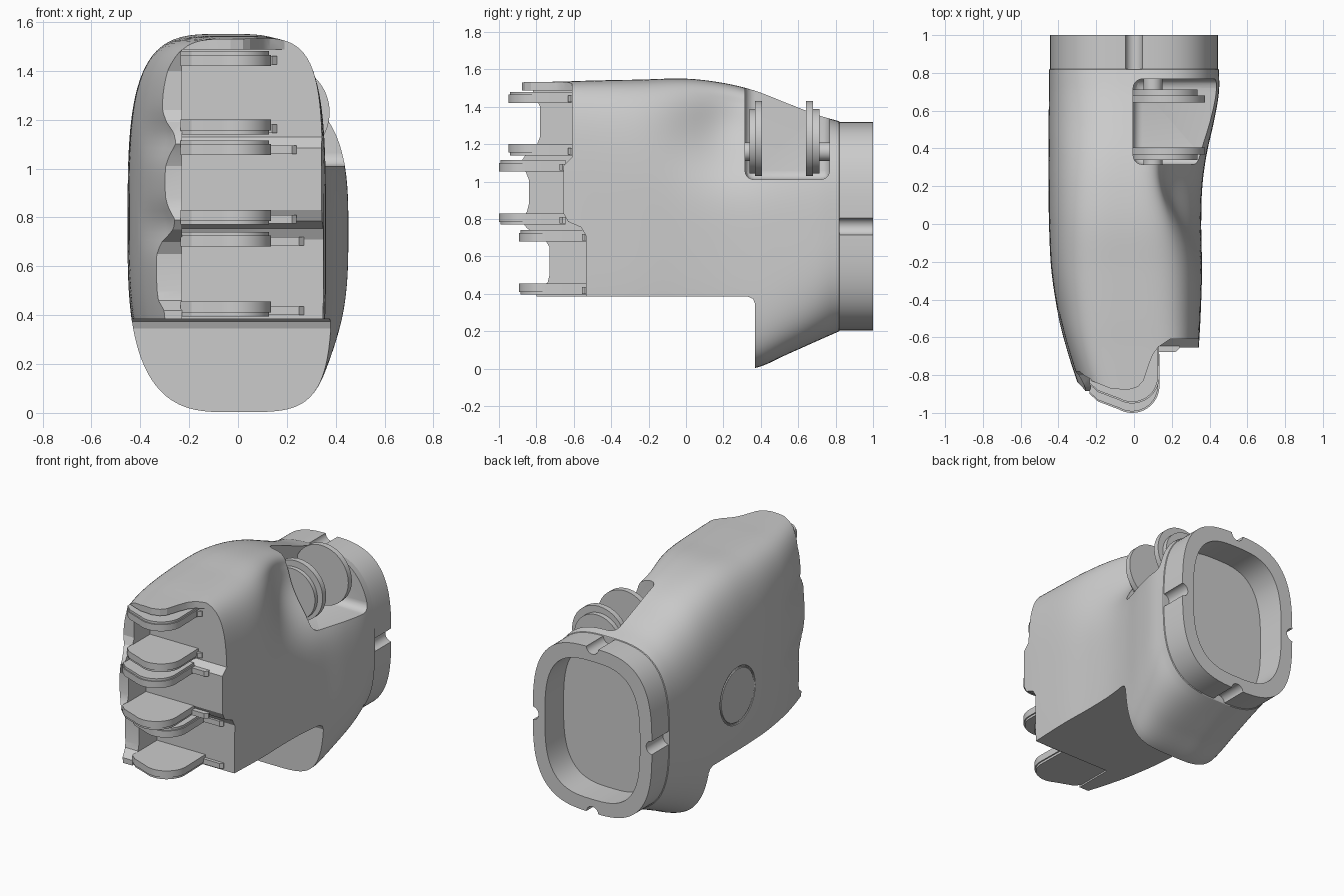
import bpy, bmesh
from math import sin, cos, pi, exp, radians

if "Cube" in bpy.data.objects:
    bpy.data.objects.remove(bpy.data.objects["Cube"])

# Loft stations: y, left x, right x, bottom z, top z, top exponent
STATIONS = [
    (-.92, -.27, .32, .0, 1.53, 5.0), (-.80, -.313, .33, .0, 1.532, 4.9),
    (-.65, -.36, .343, .0, 1.535, 4.7), (-.50, -.398, .352, .0, 1.54, 4.3),
    (-.25, -.437, .36, .0, 1.545, 3.9), (.00, -.45, .356, .0, 1.55, 3.6),
    (.20, -.452, .362, .0, 1.527, 3.4), (.37, -.452, .385, .003, 1.485, 3.2),
    (.55, -.452, .425, .08, 1.415, 3.0), (.70, -.45, .45, .147, 1.357, 3.0),
    (.82, -.45, .45, .2, 1.322, 3.0)]
SEG = 160


def section_at(y):
    """Cubic interpolation of the loft stations."""
    s = STATIONS
    i = 0
    while i < len(s) - 2 and y > s[i + 1][0]:
        i += 1
    a, b = s[i], s[i + 1]
    p, q = s[max(i - 1, 0)], s[min(i + 2, len(s) - 1)]
    h = b[0] - a[0]
    t = min(max((y - a[0]) / h, 0), 1)
    out = []
    for k in range(1, 6):
        m0 = (b[k] - p[k]) / (b[0] - p[0]) * h
        m1 = (q[k] - a[k]) / (q[0] - a[0]) * h
        out.append((2*t**3 - 3*t*t + 1)*a[k] + (t**3 - 2*t*t + t)*m0
                   + (3*t*t - 2*t**3)*b[k] + (t**3 - t*t)*m1)
    return out


def oval(xl, xr, zb, zt, n_top, n_left, n_right):
    """Superellipse outline in x, z with separate lower corner exponents."""
    cx, a, cz, b = (xl + xr)/2, (xr - xl)/2, (zb + zt)/2, (zt - zb)/2
    pts = []
    for i in range(SEG):
        t = 2*pi*i/SEG
        c, s = cos(t), sin(t)
        n = n_top if s > 0 else n_right if c > 0 else n_left
        r = (abs(c)**n + abs(s)**n)**(-1/n)
        pts.append((cx + a*r*c, cz + b*r*s))
    return pts


def make_object(name, bm):
    bmesh.ops.recalc_face_normals(bm, faces=bm.faces)
    mesh = bpy.data.meshes.new(name)
    bm.to_mesh(mesh)
    bm.free()
    ob = bpy.data.objects.new(name, mesh)
    bpy.context.collection.objects.link(ob)
    return ob


def prism(name, pts, axis, lo, hi, bevel=0):
    """Extrude a 2D outline along an axis: x takes (y,z), y takes (x,z), z takes (x,y)."""
    place = {'x': lambda u, v, w: (w, u, v), 'y': lambda u, v, w: (u, w, v),
             'z': lambda u, v, w: (u, v, w)}[axis]
    bm = bmesh.new()
    low = [bm.verts.new(place(u, v, lo)) for u, v in pts]
    high = [bm.verts.new(place(u, v, hi)) for u, v in pts]
    bm.faces.new(low)
    bm.faces.new(high)
    n = len(pts)
    for i in range(n):
        j = (i + 1) % n
        bm.faces.new((low[i], low[j], high[j], high[i]))
    if bevel:
        bmesh.ops.bevel(bm, geom=bm.edges[:], offset=bevel, segments=5, profile=.5, affect='EDGES')
    return make_object(name, bm)


def circle(cx, cy, r, n=48):
    return [(cx + r*cos(2*pi*i/n), cy + r*sin(2*pi*i/n)) for i in range(n)]


def rect(u0, v0, u1, v1):
    return [(u0, v0), (u1, v0), (u1, v1), (u0, v1)]


def smooth(ob, angle=20):
    bpy.ops.object.select_all(action='DESELECT')
    ob.select_set(True)
    bpy.context.view_layer.objects.active = ob
    bpy.ops.object.shade_smooth_by_angle(angle=radians(angle))


def cut(ob, cutter):
    mod = ob.modifiers.new("cut", 'BOOLEAN')
    mod.operation, mod.solver, mod.object = 'DIFFERENCE', 'EXACT', cutter
    bpy.context.view_layer.objects.active = ob
    bpy.ops.object.modifier_apply(modifier=mod.name)
    bpy.data.objects.remove(cutter)


# Palm shell: lofted body with palm hollow and knuckle valleys, ending in the wrist collar
bm = bmesh.new()
rings = []
ys = [-.92 + i*(.818 + .92)/70 for i in range(71)]
for y in ys:
    xl, xr, zb, zt, n = section_at(y)
    ring = []
    front = min(max((-.45 - y)/.35, 0), 1)
    heel = min(max((.8 - y)/.4, 0), 1)
    for x, z in oval(xl, xr, zb, zt, n, 3, 3 + 1.6*heel):
        right = min(max((x + .05)/.3, 0), 1)
        x -= .15*right*exp(-((y - .25)/.28)**2 - ((z - 1.3)/.24)**2)
        if x < -.1:
            x += .03*front*sum(exp(-((z - w)/.08)**2) for w in (1.13, .76))
        ring.append(bm.verts.new((x, y, z)))
    rings.append(ring)
for y in (.821, 1.0):
    rings.append([bm.verts.new((x, y, z)) for x, z in oval(-.445, .445, .204, 1.318, 3, 3, 3)])
for r0, r1 in zip(rings, rings[1:]):
    for i in range(SEG):
        j = (i + 1) % SEG
        bm.faces.new((r0[i], r0[j], r1[j], r1[i]))
bm.faces.new(rings[0])
bm.faces.new(rings[-1])
palm = make_object("palm_shell", bm)

# Flat underside step with a filleted heel
cut(palm, prism("c", [(-1.5, -.5), (.37, -.5), (.37, .345), (.358, .373), (.33, .385),
                      (-1.5, .385)], 'x', -1, 1))
# Stepped finger recess
cut(palm, prism("c", [(-1.3, .2), (-.535, .2), (-.535, .71), (-.56, .755), (-.63, .785),
                      (-.655, .83), (-.655, 1.085), (-.61, 1.13), (-.61, 1.487),
                      (-1.3, 1.487)], 'x', -.23, 1))
# Scalloped front edge of the back-of-hand shell
cut(palm, prism("c", [(-1.3, .2), (-.80, .2), (-.80, .42), (-.74, .46), (-.73, .50), (-.73, .65),
                      (-.76, .70), (-.85, .75), (-.88, .79), (-.85, .84), (-.84, .88), (-.84, 1.01),
                      (-.86, 1.06), (-.885, 1.1), (-.86, 1.14), (-.80, 1.19), (-.78, 1.24),
                      (-.78, 1.40), (-.82, 1.487), (-1.3, 1.487)], 'x', -1, -.2))
# Rounded top tongue
cut(palm, prism("c", [(-1, -1.2), (-1, -.80), (-.3, -.80), (-.2, -.84), (-.12, -.872),
                      (-.03, -.878), (.02, -.862), (.05, -.83), (.08, -.74), (.10, -.69),
                      (.13, -.65), (.19, -.61), (1, -.61), (1, -1.2)], 'z', 1.48, 1.8))
# Thumb pocket
cut(palm, prism("c", rect(-.005, .315, .8, .768), 'z', 1.01, 1.9, .05))
# Wrist socket
cut(palm, prism("c", oval(-.355, .355, .295, 1.225, 3, 3, 3), 'y', .80, 1.2))
# Four locking grooves round the collar
for gx, gz in ((.447, .76), (-.447, .76), (0, 1.32), (0, .2)):
    cut(palm, prism("c", circle(gx, gz, .045, 24), 'y', .82, 1.2))
# Circular seam on the back of the hand
bpy.ops.mesh.primitive_torus_add(location=(-.45, .09, .77), rotation=(0, pi/2, 0), major_radius=.185,
                                 minor_radius=.008, major_segments=64, minor_segments=8)
cut(palm, bpy.context.object)
smooth(palm)


def lug_outline(tip, base, inset=0):
    r = .145 - inset
    cy = tip + .145
    pts = [(-.02 + r + .005, base)]
    pts += [(-.01 + r*cos(radians(a)), cy + r*sin(radians(a))) for a in range(0, -121, -8)]
    return pts + [(-.19, tip + .06 + inset), (-.235, tip + .10 + inset), (-.235, base)]


# Finger hinge lugs: lower z, upper z, tip y, recess y, guide rail reach
for finger, z0, z1, tip, base, reach in (("index", 1.14, 1.485, -.95, -.60, .16),
                                         ("middle", .77, 1.12, -1.0, -.645, .24),
                                         ("small", .395, .745, -.893, -.525, .27)):
    for side, lo, out in (("lower", z0, z0), ("upper", z1 - .065, z1 - .02)):
        inner = lo + .015 if side == "lower" else lo
        smooth(prism(f"{finger}_{side}_hinge_lug", lug_outline(tip, base), 'z', inner, inner + .045))
        smooth(prism(f"{finger}_{side}_lug_rim", lug_outline(tip, base, .008), 'z', out, out + .015))
        # Guide rail on the recess face with a rounded tip
        rail = [(.10, base - .032), (reach - .02, base - .032), (reach, base - .015), (reach, base), (.10, base)]
        prism(f"{finger}_{side}_guide_rail", rail, 'z', lo + .005, lo + .04)

# Thumb hinge discs with stepped shoulders and small hubs
for side, y0, step, hub in (("front", .368, (.34, .37), (.30, .345)),
                            ("rear", .642, (.68, .713), (.71, .78))):
    smooth(prism(f"thumb_{side}_disc", circle(.175, 1.23, .2, 64), 'y', y0, y0 + .038))
    smooth(prism(f"thumb_{side}_shoulder", circle(.165, 1.215, .172, 64), 'y', *step))
    smooth(prism(f"thumb_{side}_hub", circle(.10, 1.16, .05, 32), 'y', *hub))
